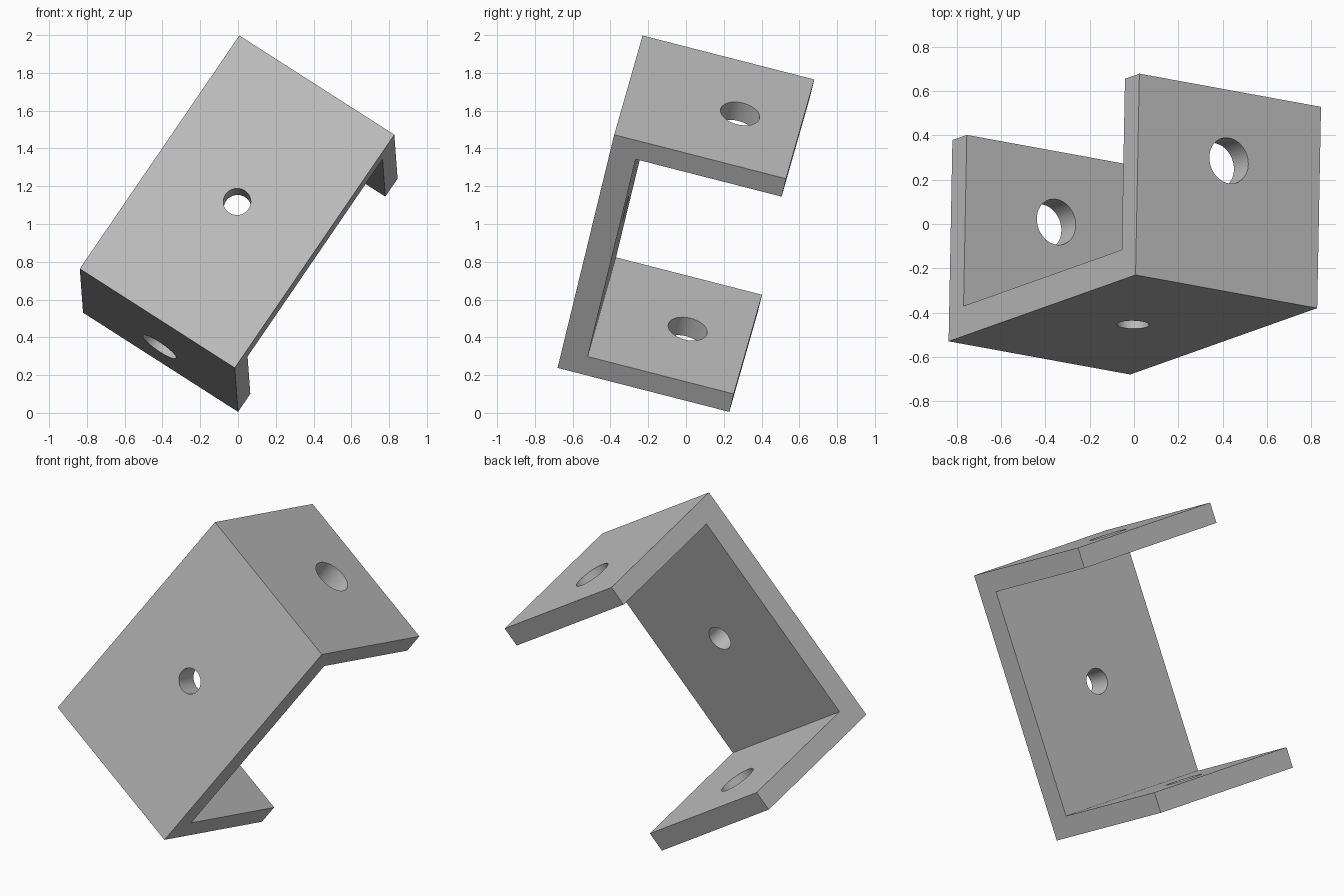
import bpy
import bmesh
from mathutils import Matrix, Vector

cube = bpy.data.objects.get("Cube")
if cube:
    bpy.data.objects.remove(cube, do_unlink=True)

UNIT = 0.02347                                # drawing unit of the bracket
WIDTH, DEPTH, LENGTH = 42, 40, 65             # across, flange reach, along
BACK, FLANGE = 6, 5                           # wall thicknesses

# Tilted frame: local x across, y along the flanges, z along the back plate
z_axis = Vector((0.845, 0.30, 1.235)).normalized()
x_axis = Vector((0.825, -0.15, -0.525))
x_axis = (x_axis - x_axis.dot(z_axis) * z_axis).normalized()
y_axis = z_axis.cross(x_axis)
frame = Matrix((x_axis, y_axis, z_axis)).transposed().to_4x4()
frame = Matrix.Translation((-0.005, -0.455, 1.118)) @ frame @ Matrix.Scale(UNIT, 4)

grey = bpy.data.materials.new("plain grey")
grey.use_nodes = True
grey.diffuse_color = (0.52, 0.52, 0.52, 1)
grey.node_tree.nodes["Principled BSDF"].inputs["Base Color"].default_value = grey.diffuse_color


def add_object(name, bm):
    bmesh.ops.recalc_face_normals(bm, faces=bm.faces)
    mesh = bpy.data.meshes.new(name)
    bm.to_mesh(mesh)
    bm.free()
    mesh.materials.append(grey)
    obj = bpy.data.objects.new(name, mesh)
    bpy.context.collection.objects.link(obj)
    return obj


def drill(target, name, matrix, radius, length):
    """Cut a round hole along the local z of matrix."""
    bm = bmesh.new()
    bmesh.ops.create_cone(bm, cap_ends=True, segments=48, radius1=radius,
                          radius2=radius, depth=length, matrix=matrix)
    cutter = add_object(name, bm)
    cutter.hide_render = True
    mod = target.modifiers.new(name, "BOOLEAN")
    mod.operation = "DIFFERENCE"
    mod.solver = "EXACT"
    mod.object = cutter
    bpy.ops.object.modifier_apply(modifier=mod.name)
    bpy.data.objects.remove(cutter, do_unlink=True)


# U-shaped channel: profile extruded across the width
top, inner = LENGTH / 2, LENGTH / 2 - FLANGE
upper = [(0, top), (DEPTH, top), (DEPTH, inner), (BACK, inner)]
profile = upper + [(y, -z) for y, z in reversed(upper)]
bm = bmesh.new()
face = bm.faces.new([bm.verts.new((-WIDTH / 2, y, z)) for y, z in profile])
side = bmesh.ops.extrude_face_region(bm, geom=[face])["geom"]
bmesh.ops.translate(bm, vec=(WIDTH, 0, 0),
                    verts=[v for v in side if isinstance(v, bmesh.types.BMVert)])
bracket = add_object("channel_bracket", bm)
bpy.context.view_layer.objects.active = bracket
bracket.select_set(True)

# Aligned holes through both flanges, and one small hole in the back plate
drill(bracket, "flange_hole", Matrix.Translation((0, 26, 0)), 4.5, LENGTH * 1.2)
drill(bracket, "back_hole", Matrix.Rotation(1.5707963, 4, "X"), 3.1, BACK * 4)

# Smooth hole walls, then tilt the whole bracket into place
bpy.ops.object.shade_smooth_by_angle()
bracket.data.transform(frame)
